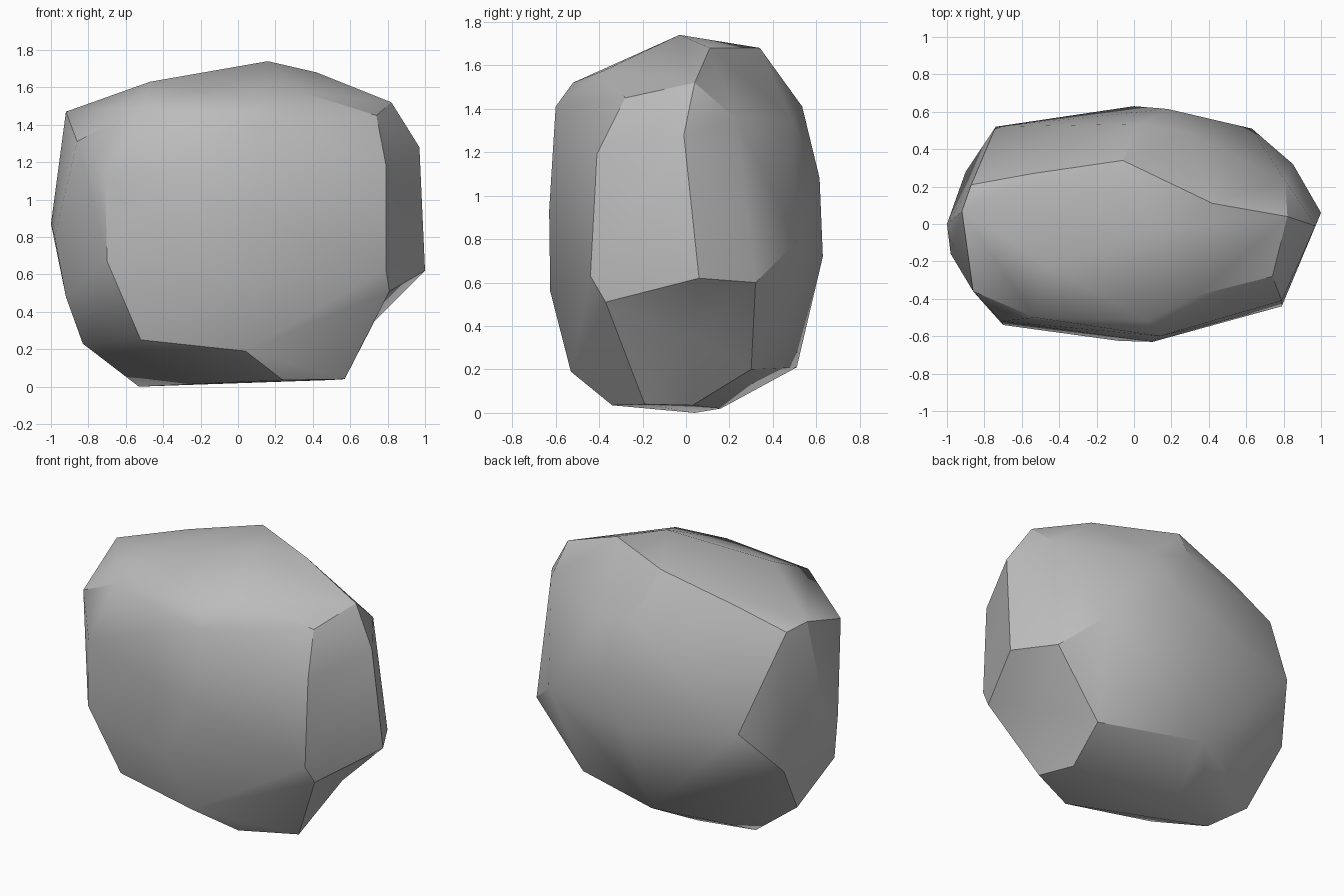
import bpy
import bmesh
import math
from mathutils import Vector


def refan(faces, removed, tip):
    """Remove some triangles and close the hole with a fan to a new corner."""
    rim = [(f[i], f[(i + 1) % 3]) for f in removed for i in range(3)]
    kept = [f for f in faces if f not in removed]
    return kept + [(a, b, tip) for a, b in rim if (b, a) not in rim]


def lies_outside(p, f, points):
    a, b, c = (points[i] for i in f)
    return (b - a).cross(c - a).normalized().dot(p - a) > 1e-5


def wrap(points):
    """Grow a convex shell of triangles around the points."""
    a, b, c, d = 0, 1, 2, len(points) - 1
    if lies_outside(points[d], (a, b, c), points):
        b, c = c, b
    faces = [(a, b, c), (a, d, b), (b, d, c), (c, d, a)]
    for i, p in enumerate(points):
        seen = [f for f in faces if i not in f and lies_outside(p, f, points)]
        if seen:
            faces = refan(faces, seen, i)
    return faces


def build_boulder():
    # Corners of the boulder, grouped by region
    top = [(.16, -.03, 1.74), (.42, .11, 1.68), (-.06, .34, 1.68), (-.54, .27, 1.55),
           (-.87, .21, 1.44), (-.92, .07, 1.47), (-.47, -.22, 1.63), (.34, -.38, 1.575),
           (.07, -.52, 1.52), (-.53, -.5, 1.49)]
    left_side = [(.82, .04, 1.52), (.74, -.28, 1.45), (.79, -.41, 1.19), (.97, -.01, 1.28),
                 (.79, -.44, .63), (.81, .23, 1.355)]
    right_side = [(-.86, -.36, 1.31), (-1, 0, .87), (-.98, -.16, .8), (-.92, -.21, .48),
                  (-.9, .28, .57), (-.83, .045, .23)]
    front = [(.14, -.6, 1.41), (.1, -.63, .93), (-.08, -.625, .56), (-.7, -.54, .67),
             (-.71, -.52, 1.1), (.04, -.53, .19), (-.52, -.46, .25)]
    back = [(-.74, .52, .86), (0, .63, .72), (.18, .615, 1.08), (.63, .51, .79),
            (.28, .49, 1.35), (.02, .535, 1.41)]
    base = [(-.11, .51, .21), (-.2, .16, .02), (-.53, .04, 0), (.24, -.34, .035)]
    hollow_rim = [(1, .06, .62), (.81, -.37, .51), (.85, .32, .6), (.53, .3, .2),
                  (.57, -.19, .04), (.49, .03, .035)]

    corners = top + left_side + right_side + front + back + base
    first_rim = len(corners)
    points = [Vector(co) for co in corners + hollow_rim]
    faces = wrap(points)

    # Shallow hollow low on the left side
    sunk = [f for f in faces if min(f) >= first_rim]
    if sunk:
        points.append(Vector((.73, .03, .35)))
        faces = refan(faces, sunk, len(points) - 1)

    # Soft facets with sharp creases
    bm = bmesh.new()
    verts = [bm.verts.new(p) for p in points]
    for f in faces:
        bm.faces.new([verts[i] for i in f]).smooth = True
    for v in verts:
        if not v.link_faces:
            bm.verts.remove(v)
    bm.normal_update()
    for e in bm.edges:
        e.smooth = e.calc_face_angle(0) < math.radians(30)
    mesh = bpy.data.meshes.new("boulder")
    bm.to_mesh(mesh)
    bm.free()
    return mesh


cube = bpy.data.objects.get("Cube")
if cube:
    bpy.data.objects.remove(cube, do_unlink=True)

boulder_mesh = build_boulder()
boulder = bpy.data.objects.new("boulder", boulder_mesh)
bpy.context.scene.collection.objects.link(boulder)

# Plain grey stone
stone = bpy.data.materials.new("grey_stone")
stone.use_nodes = True
grey = (.5, .5, .5, 1)
stone.diffuse_color = grey
for node in stone.node_tree.nodes:
    if node.type == 'BSDF_PRINCIPLED':
        node.inputs["Base Color"].default_value = grey
boulder_mesh.materials.append(stone)
